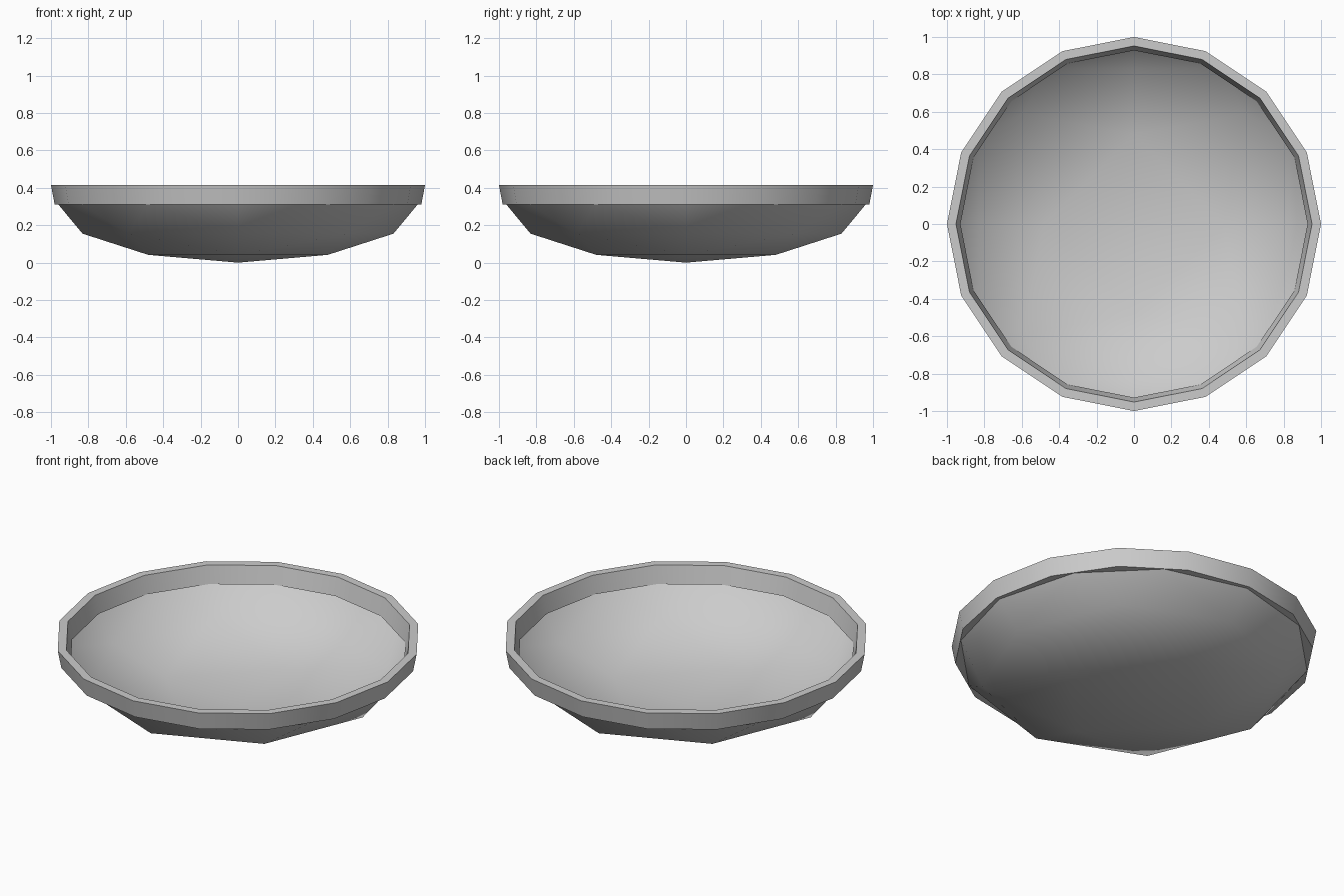
import bpy
import bmesh
from math import sin, cos, pi, radians

if "Cube" in bpy.data.objects:
    bpy.data.objects.remove(bpy.data.objects["Cube"], do_unlink=True)

RIM_Z, TOP_Z = 0.31, 0.415
BOWL_R = 0.96

grey = bpy.data.materials.new("light_grey")
grey.use_nodes = True
colour = (0.6, 0.6, 0.6, 1)
grey.diffuse_color = colour
grey.node_tree.nodes["Principled BSDF"].inputs["Base Color"].default_value = colour


def finish(bm, name):
    mesh = bpy.data.meshes.new(name)
    bm.to_mesh(mesh)
    bm.free()
    mesh.materials.append(grey)
    obj = bpy.data.objects.new(name, mesh)
    bpy.context.collection.objects.link(obj)
    bpy.ops.object.select_all(action="DESELECT")
    obj.select_set(True)
    bpy.context.view_layer.objects.active = obj
    return obj


def ring(bm, radius, z, count):
    return [bm.verts.new((radius * cos(2 * pi * i / count),
                          radius * sin(2 * pi * i / count), z))
            for i in range(count)]


# Dish: flattened half of a subdivided octahedron, four corners per step
bm = bmesh.new()
steps = 3
rings = [[bm.verts.new((0, 0, 0))]]
for k in range(1, steps + 1):
    a = radians(90 * k / steps)
    rings.append(ring(bm, BOWL_R * sin(a), RIM_Z * (1 - cos(a)), 4 * k))
for k in range(steps):
    inner, outer = rings[k], rings[k + 1]
    for q in range(4):
        def near(j):
            return inner[(q * k + j) % len(inner)]

        def far(j):
            return outer[(q * (k + 1) + j) % len(outer)]

        for j in range(k + 1):
            bm.faces.new((near(j), far(j + 1), far(j)))
            if j < k:
                bm.faces.new((near(j), near(j + 1), far(j + 1)))
finish(bm, "dish")
bpy.ops.object.shade_smooth()

# Rim: sixteen-sided flared band with a closed cross-section
bm = bmesh.new()
profile = [(0.98, RIM_Z), (1.0, TOP_Z), (0.952, TOP_Z), (0.928, RIM_Z)]
sides = 16
loops = [ring(bm, r, z, sides) for r, z in profile]
for p in range(len(loops)):
    low, high = loops[p], loops[(p + 1) % len(loops)]
    for i in range(sides):
        n = (i + 1) % sides
        bm.faces.new((low[i], low[n], high[n], high[i]))
finish(bm, "rim")
bpy.ops.object.shade_smooth_by_angle(angle=radians(30))
